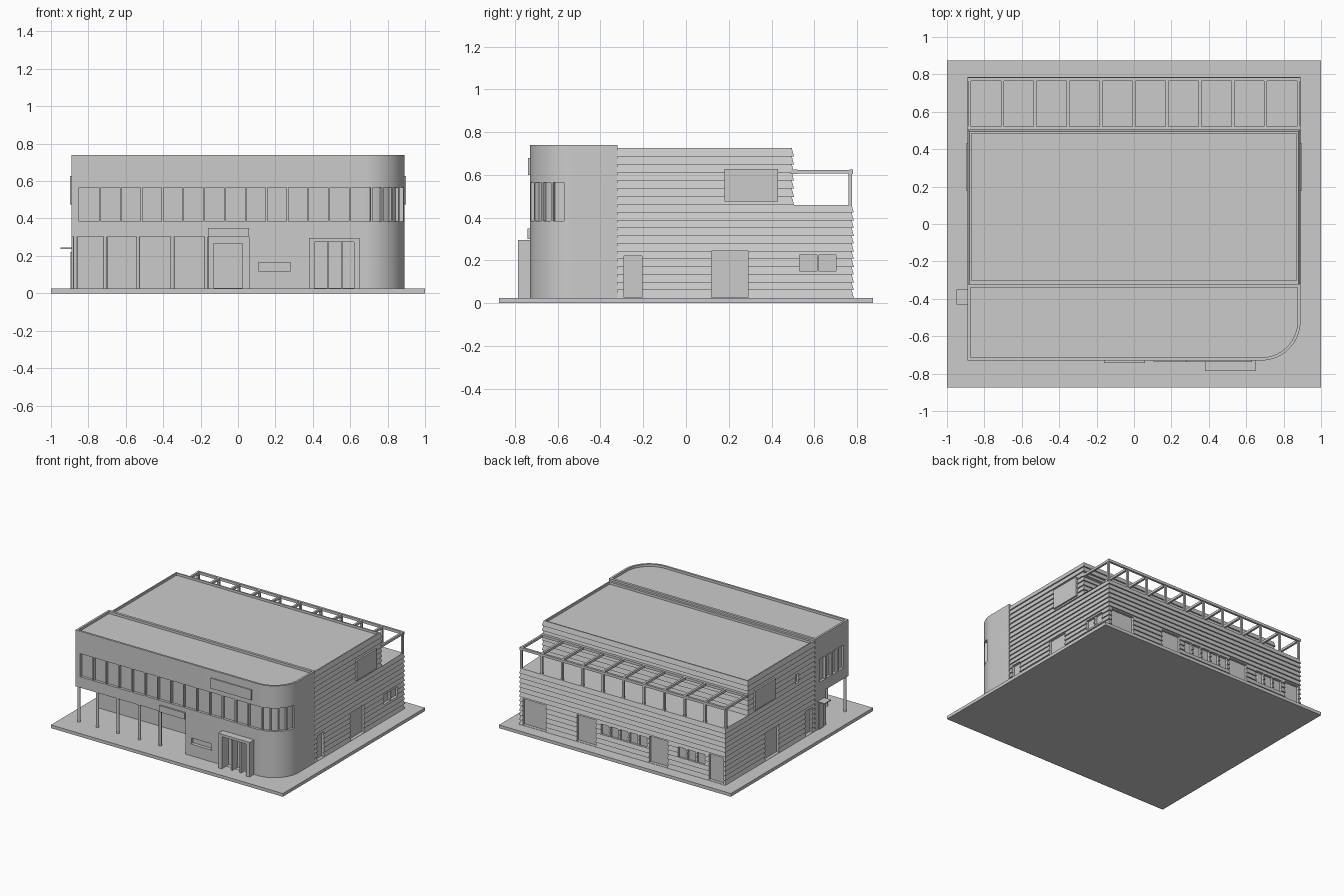
import bpy, bmesh, math

if "Cube" in bpy.data.objects:
    bpy.data.objects.remove(bpy.data.objects["Cube"])

grey = bpy.data.materials.new("light_grey")
grey.use_nodes = True
grey.diffuse_color = (0.6, 0.6, 0.6, 1)
grey.node_tree.nodes["Principled BSDF"].inputs["Base Color"].default_value = (0.6, 0.6, 0.6, 1)

parts = []


def finish(name, bm):
    bmesh.ops.recalc_face_normals(bm, faces=bm.faces)
    mesh = bpy.data.meshes.new(name)
    bm.to_mesh(mesh)
    bm.free()
    mesh.materials.append(grey)
    ob = bpy.data.objects.new(name, mesh)
    bpy.context.scene.collection.objects.link(ob)
    parts.append(ob)
    return ob


def loft(name, rings):
    """Solid through outlines of equal point count; rings = [(points, z), ...]."""
    bm = bmesh.new()
    loops = [[bm.verts.new((x, y, z)) for x, y in pts] for pts, z in rings]
    n = len(loops[0])
    for a, b in zip(loops, loops[1:]):
        for i in range(n):
            j = (i + 1) % n
            bm.faces.new((a[i], a[j], b[j], b[i]))
    bm.faces.new(loops[0])
    bm.faces.new(loops[-1])
    return finish(name, bm)


def prism(name, pts, z0, z1):
    return loft(name, [(pts, z0), (pts, z1)])


def rect(x0, x1, y0, y1):
    return [(x0, y0), (x1, y0), (x1, y1), (x0, y1)]


def box(name, x0, x1, y0, y1, z0, z1):
    return prism(name, rect(x0, x1, y0, y1), z0, z1)


def cut(target, boxes):
    """Subtract boxes (x0, x1, y0, y1, z0, z1) from the target."""
    bm = bmesh.new()
    for x0, x1, y0, y1, z0, z1 in boxes:
        vs = bmesh.ops.create_cube(bm, size=1)["verts"]
        for v in vs:
            v.co.x = x1 if v.co.x > 0 else x0
            v.co.y = y1 if v.co.y > 0 else y0
            v.co.z = z1 if v.co.z > 0 else z0
    cutter = finish("opening_cutter", bm)
    cutter.hide_render = True
    mod = target.modifiers.new("openings", "BOOLEAN")
    mod.operation = "DIFFERENCE"
    mod.solver = "EXACT"
    mod.object = cutter
    bpy.context.view_layer.update()
    graph = bpy.context.evaluated_depsgraph_get()
    result = bpy.data.meshes.new_from_object(target.evaluated_get(graph))
    target.modifiers.clear()
    target.data = result
    parts.remove(cutter)
    bpy.data.objects.remove(cutter)


W, FRONT, MID, BACK = 0.89, -0.73, -0.32, 0.785
GROUND, SOFFIT, SILL, HEAD = 0.025, 0.30, 0.385, 0.565
CX, CY, R = 0.68, -0.52, 0.21


def arc(a0, a1, d=0, n=16):
    """Points of the rounded corner, angle measured from the front."""
    out = []
    for i in range(n + 1):
        t = math.radians(a0 + (a1 - a0) * i / n)
        out.append((CX + (R - d) * math.sin(t), CY - (R - d) * math.cos(t)))
    return out


def outline(d, back=0):
    return ([(-W + d, MID - back), (-W + d, FRONT + d)] + arc(0, 90, d)
            + [(W - d, MID - back)])


# Ground slab
box("ground_slab", -1, 1, -0.875, 0.875, 0, GROUND)

# Front block: ground floor with a recessed portico on one side
lower = prism("front_ground_floor",
              [(-W, MID), (-W, -0.45), (0.06, -0.45), (0.06, FRONT)] + arc(0, 90) + [(W, MID)],
              GROUND, SOFFIT)
cut(lower, [(0.11, 0.28, -0.8, FRONT + 0.02, 0.12, 0.165),
            (0.41, 0.62, -0.8, FRONT + 0.03, GROUND + 0.002, 0.275),
            (-0.13, 0.025, -0.6, -0.43, GROUND + 0.002, 0.265)])

# Front block: upper floor with a recessed window band and a parapet
loft("front_upper_floor", [
    (outline(0), SOFFIT), (outline(0), SILL), (outline(0.02), SILL), (outline(0.02), HEAD),
    (outline(0), HEAD), (outline(0), 0.74), (outline(0.016, 0.02), 0.74),
    (outline(0.016, 0.02), 0.722)])

# Piers between the band windows
box("corner_pier", -W, -0.85, FRONT, -0.67, SILL, HEAD)
box("side_end_pier", -W, -0.86, -0.38, MID, SILL, HEAD)
for i in range(1, 4):
    y = -0.67 + 0.0725 * i
    box("side_pier", -W, -0.865, y - 0.008, y + 0.008, SILL, HEAD)
for i in range(1, 14):
    x = -0.85 + 0.1114 * i
    box("front_pier", x - 0.005, x + 0.005, FRONT, FRONT + 0.025, SILL, HEAD)
for a in (8, 25, 42, 58):
    prism("curved_pier", arc(a, a + 3, 0, 2) + arc(a + 3, a, 0.025, 2), SILL, HEAD)
prism("curved_end_pier", arc(76, 90, 0, 4) + [(W, MID), (W - 0.03, MID)] + arc(90, 76, 0.03, 4),
      SILL, HEAD)

# Portico columns and small sign boards
for x in (-0.87, -0.71, -0.535, -0.35, -0.17):
    ring = [(x + 0.011 * math.cos(k * math.pi / 6), -0.715 + 0.011 * math.sin(k * math.pi / 6))
            for k in range(12)]
    prism("portico_column", ring, GROUND, SOFFIT)
box("portico_board", -0.16, 0.06, FRONT - 0.012, FRONT, SOFFIT, 0.35)
box("upper_board", 0.28, 0.63, FRONT - 0.008, FRONT, 0.60, 0.68)
box("window_sill", 0.105, 0.285, FRONT - 0.006, FRONT, 0.113, 0.12)

# Projecting main entrance
for x in (0.38, 0.62):
    box("entrance_jamb", x, x + 0.03, -0.785, -0.71, GROUND, 0.275)
box("entrance_lintel", 0.38, 0.65, -0.785, -0.71, 0.275, 0.295)
for x in (0.475, 0.55):
    box("entrance_mullion", x, x + 0.012, -0.765, -0.70, GROUND, 0.275)

# Side awning with the door below it
box("side_awning", -0.95, -W, -0.43, -0.35, 0.237, 0.245)
box("side_door", -W - 0.006, -W, -0.42, -0.36, GROUND, 0.22)

# Main block with overlapping boards, stepped down to a rear terrace
rings = []
for z0, z1, rows, back in ((GROUND, 0.46, 12, BACK), (0.46, 0.725, 7, 0.505)):
    step = (z1 - z0) / rows
    for r in range(rows):
        rings.append((rect(-W, W, MID, back), z0 + r * step))
        rings.append((rect(-W + 0.01, W - 0.01, MID, back - 0.01), z0 + (r + 1) * step))
roof = rect(-W + 0.02, W - 0.02, MID + 0.017, 0.485)
rings += [(roof, 0.725), (roof, 0.707)]
main = loft("main_block", rings)

# Openings in the boarded walls
low = GROUND + 0.002
openings = []
for s in (-1, 1):
    xa, xb = sorted((s * 0.865, s * 1.0))
    for y0, y1, top in ((-0.29, -0.205, 0.22), (0.12, 0.29, 0.245)):
        openings.append((xa, xb, y0, y1, low, top))
for y in (0.53, 0.62):
    openings.append((0.865, 1.0, y, y + 0.082, 0.15, 0.225))
openings.append((-1.0, -0.865, -0.125, -0.085, 0.48, 0.55))
for x0, x1 in ((0.66, 0.86), (0.23, 0.394), (-0.39, -0.23), (-0.87, -0.745)):
    openings.append((x0, x1, BACK - 0.025, 0.9, low, 0.23))
for start, count in ((-0.21, 5), (-0.71, 3)):
    for i in range(count):
        x = start + 0.082 * i
        openings.append((x, x + 0.068, BACK - 0.025, 0.9, 0.13, 0.215))
cut(main, openings)

# Large side windows standing slightly proud
for s in (-1, 1):
    xa, xb = sorted((s * 0.87, s * 0.899))
    box("large_side_window", xa, xb, 0.18, 0.43, 0.475, 0.628)

# Terrace pergola
box("pergola_rear_beam", -W, W, 0.765, 0.782, 0.605, 0.625)
box("pergola_wall_beam", -W, W, 0.49, 0.522, 0.605, 0.625)
for i in range(11):
    x = -0.88 + 0.176 * i
    box("pergola_rafter", x - 0.008, x + 0.008, 0.51, 0.775, 0.606, 0.624)
    box("pergola_post", x - 0.008, x + 0.008, 0.76, 0.776, 0.455, 0.61)

# Smooth only the rounded surfaces
for ob in bpy.context.view_layer.objects:
    ob.select_set(ob in parts)
bpy.context.view_layer.objects.active = parts[0]
bpy.ops.object.shade_smooth_by_angle(angle=math.radians(32))
